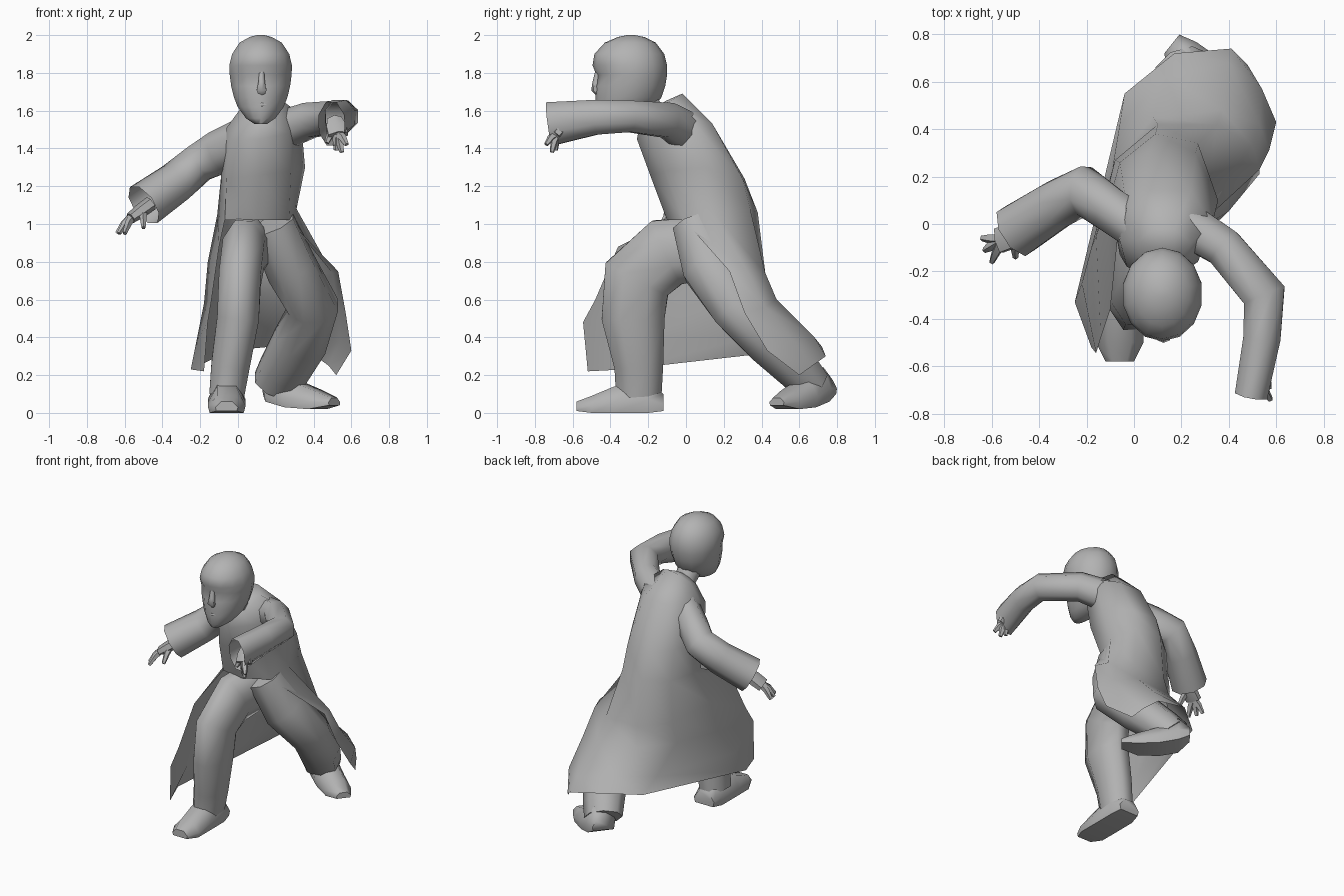
import bpy, bmesh, math
from mathutils import Vector

cube = bpy.data.objects.get("Cube")
if cube:
    bpy.data.objects.remove(cube, do_unlink=True)

grey = bpy.data.materials.new("plain_grey")
grey.use_nodes = True
grey.diffuse_color = (.45, .45, .45, 1)
grey.node_tree.nodes["Principled BSDF"].inputs["Base Color"].default_value = (.45, .45, .45, 1)


def finish(name, bm):
    """Turn a bmesh into a smooth shaded object."""
    bmesh.ops.recalc_face_normals(bm, faces=bm.faces)
    mesh = bpy.data.meshes.new(name)
    bm.to_mesh(mesh)
    bm.free()
    mesh.materials.append(grey)
    obj = bpy.data.objects.new(name, mesh)
    bpy.context.collection.objects.link(obj)
    bpy.context.view_layer.objects.active = obj
    obj.select_set(True)
    bpy.ops.object.shade_smooth_by_angle(angle=math.radians(62))
    obj.select_set(False)
    return obj


def loft(name, rings, caps=True, skip=lambda row, col: False):
    """Skin a list of equal rings; skip leaves chosen faces open."""
    bm = bmesh.new()
    rows = [[bm.verts.new(p) for p in ring] for ring in rings]
    count = len(rings[0])
    for r in range(len(rows) - 1):
        for c in range(count):
            if not skip(r, c):
                d = (c + 1) % count
                bm.faces.new((rows[r][c], rows[r][d], rows[r + 1][d], rows[r + 1][c]))
    if caps:
        bm.faces.new(rows[0])
        bm.faces.new(rows[-1])
    bmesh.ops.delete(bm, geom=[v for v in bm.verts if not v.link_faces], context='VERTS')
    return finish(name, bm)


def limb(name, path, side, sides=8, caps=True):
    """Tube along (x, y, z, radius along side, radius across) stations."""
    points = [Vector(p[:3]) for p in path]
    rings = []
    for i, p in enumerate(points):
        before, after = points[max(i - 1, 0)], points[min(i + 1, len(points) - 1)]
        along = (after - before).normalized()
        u = Vector(side)
        u = (u - along * u.dot(along)).normalized()
        v = along.cross(u)
        ring = []
        for k in range(sides):
            t = math.tau * (k + .5) / sides
            ring.append(p + u * math.cos(t) * path[i][3] + v * math.sin(t) * path[i][4])
        rings.append(ring)
    return loft(name, rings, caps)


X, Z = (1, 0, 0), (0, 0, 1)

# Long coat: columns run front, left front, left, back left, back, right, right side, right front
collar = [(.12, -.24, 1.54), (.2, -.2, 1.57), (.24, -.08, 1.65), (.17, -.02, 1.69),
          (.08, -.02, 1.68), (.02, -.07, 1.62), (.03, -.14, 1.58), (.06, -.2, 1.55)]
neckline = [Vector(p).lerp(Vector((.12, -.18, 1.62)), .55) for p in collar]
shoulders = [(.12, -.26, 1.45), (.27, -.16, 1.48), (.33, 0, 1.58), (.24, .14, 1.53),
             (.06, .14, 1.53), (-.03, .06, 1.54), (-.06, -.07, 1.51), (-.03, -.18, 1.45)]
chest = [(.12, -.19, 1.26), (.28, -.11, 1.28), (.355, .1, 1.3), (.26, .3, 1.24),
         (.07, .31, 1.24), (-.05, .2, 1.25), (-.09, .04, 1.25), (-.06, -.13, 1.24)]
waist = [(.1, -.1, 1.02), (.27, -.01, 1.02), (.31, .13, 1.08), (.27, .34, 1.08),
         (.09, .38, 1.06), (-.06, .26, 1.05), (-.11, .08, 1.05), (-.07, -.07, 1.02)]
thigh = [(.1, -.1, .97), (.53, .23, .75), (.5, .33, .74), (.35, .42, .74),
         (.1, .42, .74), (-.08, .27, .76), (-.16, -.05, .8), (-.1, -.36, .88)]
knee = [(.1, -.1, .95), (.57, .31, .53), (.53, .42, .56), (.37, .48, .6),
        (.08, .45, .6), (-.09, .24, .6), (-.18, -.1, .58), (-.14, -.48, .6)]
shin = [(.1, -.1, .94), (.6, .43, .33), (.54, .57, .38), (.4, .68, .4),
        (.14, .62, .44), (-.06, .42, .42), (-.22, -.25, .38), (-.16, -.545, .48)]
hem = [(.1, -.1, .93), (.52, .6, .2), (.48, .67, .25), (.41, .74, .3),
       (.17, .72, .35), (-.04, .55, .33), (-.25, -.33, .23), (-.18, -.52, .22)]
loft("long_coat", [neckline, collar, shoulders, chest, waist, thigh, knee, shin, hem], caps=False,
     skip=lambda row, col: row > 3 and col in (0, 7))

# Sleeves, left one reaching forward and right one swung out
limb("left_sleeve", [(.22, 0, 1.49, .11, .1), (.38, -.1, 1.55, .1, .09),
                     (.55, -.3, 1.57, .09, .1), (.54, -.48, 1.565, .1, .085),
                     (.495, -.72, 1.53, .125, .075)], Z, caps=False)
limb("right_sleeve", [(.02, -.02, 1.44, .12, .1), (-.1, .06, 1.38, .12, .1),
                      (-.21, .14, 1.32, .11, .11), (-.33, .08, 1.22, .11, .11),
                      (-.5, -.03, 1.1, .12, .12)], Z, caps=False)

# Trousers
limb("right_trouser_leg", [(.05, .08, .87, .13, .18), (.03, -.1, .85, .12, .2),
                           (.01, -.26, .71, .12, .2), (0, -.28, .5, .12, .18),
                           (-.04, -.25, .25, .11, .14), (-.06, -.25, .09, .1, .13)], X)
limb("left_trouser_leg", [(.18, .05, 1, .13, .13), (.28, .13, .77, .14, .16),
                          (.4, .26, .56, .14, .14), (.33, .44, .38, .15, .14),
                          (.24, .6, .22, .14, .12), (.2, .66, .15, .13, .11)], X)


# Shoes: stations are x, y, sole height, top height, half width
def shoe(name, stations):
    spots = [Vector(s[:2]) for s in stations]
    across = (spots[-1] - spots[0]).normalized().orthogonal()
    rings = []
    for spot, (_, _, sole, top, half) in zip(spots, stations):
        rings.append([(*(spot + across * half * k), sole + (top - sole) * h)
                      for k, h in ((-.9, 0), (-1, .4), (-.5, 1), (.5, 1), (1, .4), (.9, 0))])
    loft(name, rings)


shoe("right_shoe", [(-.06, -.12, .01, .1, .08), (-.06, -.2, 0, .18, .1), (-.06, -.38, 0, .14, .1),
                    (-.06, -.5, 0, .09, .1), (-.06, -.58, .01, .06, .06)])
shoe("left_shoe", [(.16, .76, .1, .17, .05), (.2, .69, .06, .24, .1), (.3, .62, .03, .17, .1),
                   (.42, .54, .02, .12, .09), (.51, .48, .04, .08, .05)])

# Neck and bald head: stations are height, half width, front y, back y
limb("neck", [(.12, -.14, 1.55, .07, .06), (.12, -.27, 1.7, .09, .09)], X)
profile = [(1.53, .035, -.46, -.36), (1.56, .08, -.475, -.26), (1.62, .125, -.48, -.17),
           (1.67, .145, -.48, -.13), (1.73, .16, -.48, -.11), (1.79, .168, -.475, -.1),
           (1.84, .17, -.495, -.1), (1.9, .155, -.485, -.115), (1.96, .115, -.43, -.16),
           (1.99, .06, -.36, -.22), (2, .02, -.31, -.27)]
rings = []
for z, half, front, back in profile:
    ring = []
    for k in range(14):
        t = math.tau * k / 14
        y = (front + back) / 2 - (back - front) / 2 * math.cos(t)
        if z == 1.79 and k in (1, 13):  # eye sockets
            y += .015
        ring.append((.12 + half * math.sin(t), y, z))
    rings.append(ring)
loft("head", rings)

# Nose and lips
limb("nose", [(.125, -.465, 1.81, .015, .015), (.125, -.475, 1.75, .02, .02),
              (.125, -.48, 1.71, .03, .022), (.125, -.465, 1.69, .02, .015)], X, 6)
limb("lips", [(.085, -.455, 1.63, .008, .01), (.125, -.472, 1.632, .014, .012),
              (.165, -.455, 1.63, .008, .01)], Z, 6)


# Hands: a palm from the wrist to the knuckles, then fingers to given tips
def hand(name, wrist, knuckles, side, tips):
    middle = [(a + b) / 2 for a, b in zip(wrist, knuckles)]
    limb(name + "_palm", [(*wrist, .045, .04), (*middle, .06, .038), (*knuckles, .06, .03)], side, 6)
    for number, tip in enumerate(tips):
        base = Vector(knuckles).lerp(Vector(wrist), .6 if number == 0 else .1)
        bend = base.lerp(Vector(tip), .55) + Vector((0, 0, .012))
        limb(f"{name}_finger_{number}", [(*base, .026, .024), (*bend, .023, .02), (*tip, .013, .012)], side, 5)


hand("right_hand", (-.46, -.03, 1.11), (-.57, -.07, 1.03), (0, 1, 0),
     [(-.5, -.14, .98), (-.6, -.16, .95), (-.63, -.11, .95), (-.64, -.06, .95)])
hand("left_hand", (.51, -.62, 1.55), (.53, -.69, 1.47), X,
     [(.47, -.69, 1.43), (.52, -.69, 1.39), (.55, -.71, 1.38), (.575, -.74, 1.42)])
